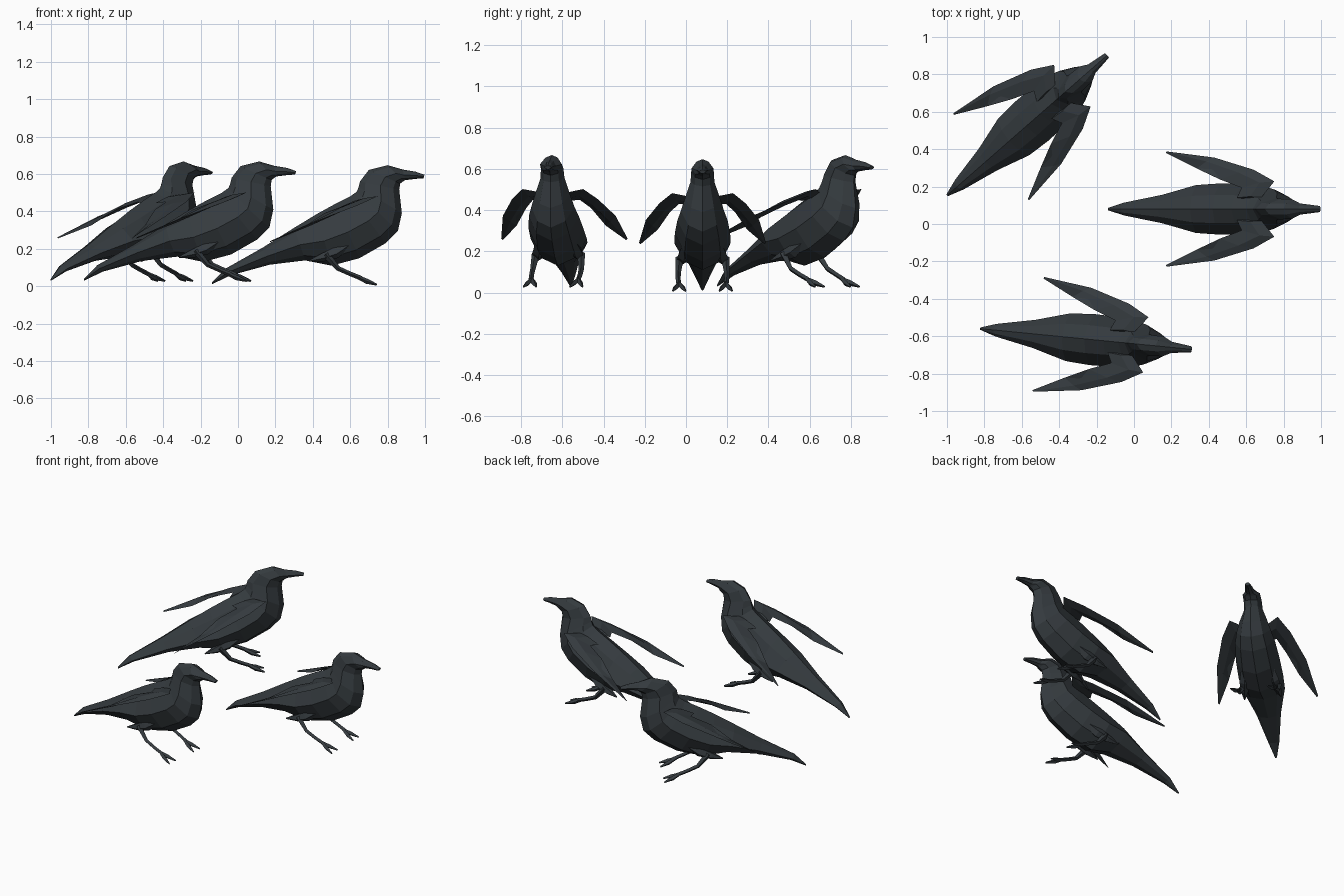
import bpy, bmesh, math
from mathutils import Vector, Matrix

if "Cube" in bpy.data.objects:
    bpy.data.objects.remove(bpy.data.objects["Cube"])

feather = bpy.data.materials.new("dark slate feathers")
feather.diffuse_color = (0.035, 0.043, 0.049, 1)
feather.use_nodes = True
feather.node_tree.nodes["Principled BSDF"].inputs["Base Color"].default_value = feather.diffuse_color

CENTER_X = 0.43  # midpoint of the bird between tail tip and beak tip


def loft(bm, rings):
    """Skin a list of closed rings and cap both ends."""
    loops = [[bm.verts.new(p) for p in r] for r in rings]
    n = len(loops[0])
    for a, b in zip(loops, loops[1:]):
        for i in range(n):
            j = (i + 1) % n
            bm.faces.new((a[i], a[j], b[j], b[i]))
    bm.faces.new(loops[0][::-1])
    bm.faces.new(loops[-1])


def tube(bm, path, radii, sides=4):
    """Tapered limb along a path lying roughly in the xz plane."""
    pts = [Vector(p) for p in path]
    rings = []
    for i, p in enumerate(pts):
        d = (pts[min(i + 1, len(pts) - 1)] - pts[max(i - 1, 0)]).normalized()
        u = d.cross(Vector((0, 1, 0))).normalized()
        v = d.cross(u)
        rings.append([p + radii[i] * (u * math.cos(a) + v * math.sin(a))
                      for a in (2 * math.pi * k / sides for k in range(sides))])
    loft(bm, rings)


def finish(bm, name, mirror=False):
    """Centre the part, mirror it across the bird if paired, store the mesh."""
    if mirror:
        geo = bmesh.ops.duplicate(bm, geom=bm.verts[:] + bm.edges[:] + bm.faces[:])
        for v in geo["geom"]:
            if isinstance(v, bmesh.types.BMVert):
                v.co.y = -v.co.y
    bmesh.ops.translate(bm, verts=bm.verts[:], vec=(-CENTER_X, 0, 0))
    bmesh.ops.recalc_face_normals(bm, faces=bm.faces[:])
    me = bpy.data.meshes.new(name)
    bm.to_mesh(me)
    bm.free()
    me.materials.append(feather)
    return name, me


# Body from tail to beak: top x, top z, bottom x, bottom z, half width
SECTIONS = [
    (-.14, .020, -.14, .010, .006), (-.07, .092, -.04, .058, .034),
    (.13, .205, .17, .115, .076), (.30, .312, .36, .138, .128),
    (.42, .385, .50, .110, .137), (.52, .44, .65, .150, .134),
    (.60, .48, .79, .230, .122), (.635, .505, .855, .295, .105),
    (.645, .53, .876, .39, .085), (.652, .56, .862, .515, .058),
    (.70, .622, .867, .548, .055), (.80, .647, .885, .562, .053),
    (.88, .624, .895, .567, .030), (.95, .612, .95, .574, .022),
    (.997, .596, .992, .577, .016),
]
# Cross-section: (fraction from top to bottom, fraction of half width)
SHAPE = [(0, 0), (.14, .55), (.52, 1), (.85, .65), (1, 0),
         (.85, -.65), (.52, -1), (.14, -.55)]


def make_body():
    bm = bmesh.new()
    loft(bm, [[(tx + (bx - tx) * t, w * s, tz + (bz - tz) * t) for t, s in SHAPE]
              for tx, tz, bx, bz, w in SECTIONS])
    return finish(bm, "body")


# Wing stations from shoulder to tip: leading edge, trailing edge, half thickness
WING = [
    ((.68, .06, .465), (.55, .06, .425), .012),
    ((.75, .148, .482), (.575, .114, .430), .014),
    ((.64, .210, .432), (.46, .158, .390), .014),
    ((.43, .275, .352), (.335, .217, .305), .009),
    ((.175, .308, .242), (.17, .30, .235), .003),
]


def make_wings():
    bm = bmesh.new()
    rings = []
    for lead, trail, th in WING:
        a, b = Vector(lead), Vector(trail)
        up = Vector((0, .6, .8)) * th
        m = a.lerp(b, .45)
        rings.append([a, m + up, b, m - up])
    loft(bm, rings)
    return finish(bm, "wings", True)


def make_legs():
    bm = bmesh.new()
    # shank running forward from the belly to the ankle
    tube(bm, [(.47, .11, .17), (.535, .118, .095), (.60, .118, .066), (.66, .115, .042)],
         [.020, .013, .012, .012])
    # forked foot spreading forward
    for dy in (.03, -.03):
        tube(bm, [(.645, .113, .046), (.69, .113 + dy * .5, .026), (.742, .113 + dy, .008)],
             [.010, .014, .005])
    return finish(bm, "legs", True)


def make_thighs():
    bm = bmesh.new()
    # pointed feather tufts above the legs, sweeping backward
    tube(bm, [(.60, .08, .23), (.52, .09, .18), (.45, .102, .155), (.38, .112, .135)],
         [.02, .033, .024, .004], 5)
    return finish(bm, "thigh feathers", True)


parts = [make_body(), make_wings(), make_legs(), make_thighs()]

# Three birds: x, y, z, heading in degrees
for k, (x, y, z, heading) in enumerate([(.43, .08, 0, 0), (-.255, -.615, .02, -5.6),
                                        (-.57, .529, .02, 41.2)], 1):
    place = Matrix.Translation((x, y, z)) @ Matrix.Rotation(math.radians(heading), 4, 'Z')
    for name, me in parts:
        ob = bpy.data.objects.new(f"bird {k} {name}", me)
        bpy.context.collection.objects.link(ob)
        ob.matrix_world = place
